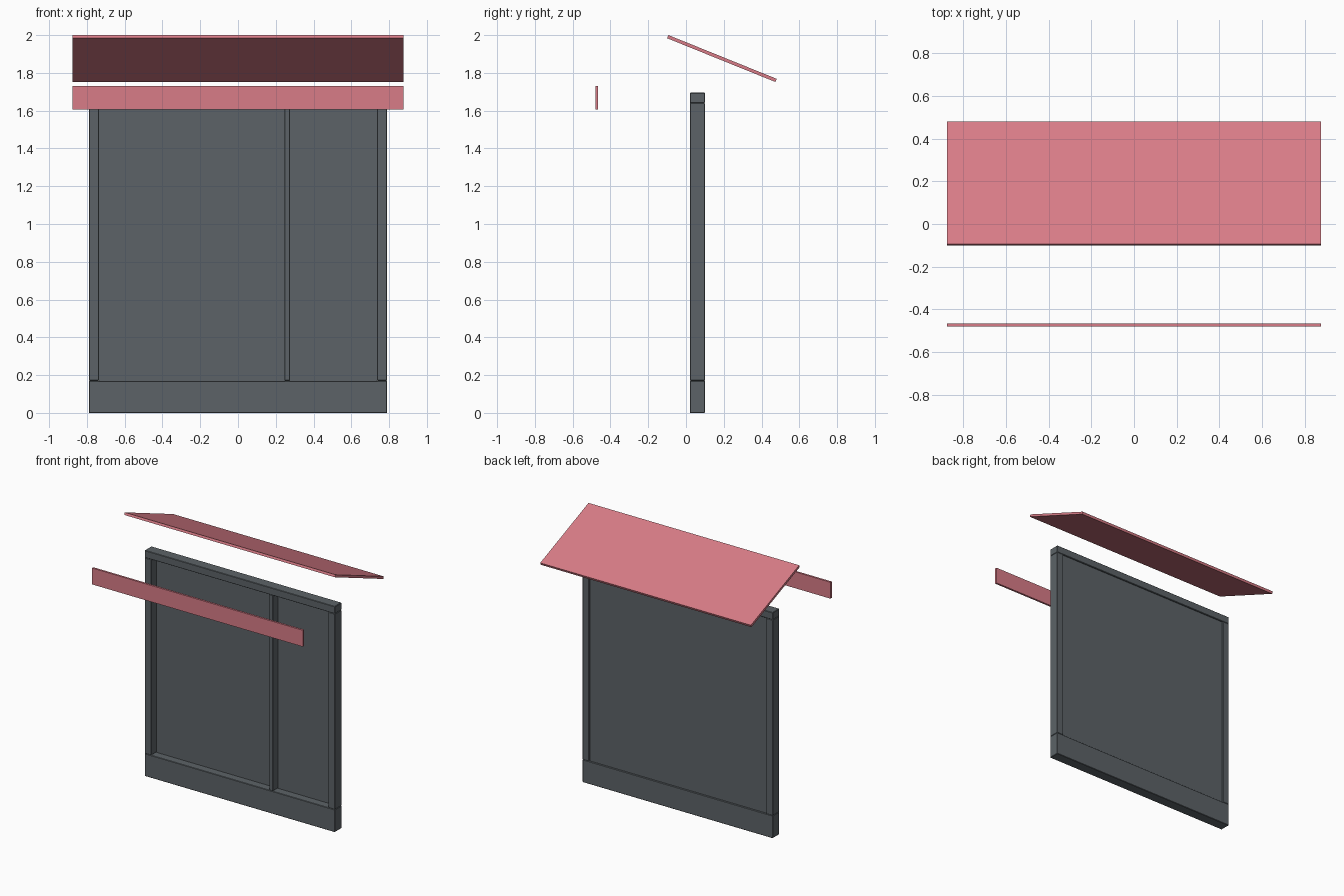
import bpy
import math

cube = bpy.data.objects.get("Cube")
if cube:
    bpy.data.objects.remove(cube, do_unlink=True)


def material(name, rgb):
    mat = bpy.data.materials.new(name)
    mat.use_nodes = True
    colour = (*rgb, 1.0)
    mat.diffuse_color = colour
    mat.node_tree.nodes["Principled BSDF"].inputs["Base Color"].default_value = colour
    return mat


grey = material("slate grey", (0.107, 0.124, 0.136))
pink = material("rose pink", (0.69, 0.202, 0.242))


def box(name, x, y, z, mat, bevel=0.0):
    """Box from its (min, max) range on each axis."""
    bpy.ops.mesh.primitive_cube_add(size=1, location=[sum(r) / 2 for r in (x, y, z)])
    obj = bpy.context.object
    obj.name = name
    obj.scale = [r[1] - r[0] for r in (x, y, z)]
    bpy.ops.object.transform_apply(location=False, rotation=False, scale=True)
    obj.data.materials.append(mat)
    if bevel:
        mod = obj.modifiers.new("eased edges", "BEVEL")
        mod.width = bevel
        mod.segments = 1
    return obj


# Wall frame: bottom board, top rail, two side stiles and an off-centre mullion
half, inner = 0.79, 0.735
depth = (0.02, 0.10)
foot, head, top = 0.17, 1.64, 1.695
ease = 0.003
box("bottom_board", (-half, half), depth, (0, foot), grey, ease)
box("top_rail", (-half, half), depth, (head, top), grey, ease)
box("left_stile", (inner, half), depth, (foot, head), grey, ease)
box("right_stile", (-half, -inner), depth, (foot, head), grey, ease)
box("mullion", (0.245, 0.275), (0.022, 0.085), (foot, head), grey, ease)

# Infill panel set toward the back of the frame
box("infill_panel", (-inner, inner), (0.08, 0.09), (foot, head), grey)

# Front fascia strip and sloping roof board
span = (-0.875, 0.875)
box("front_fascia", span, (-0.48, -0.465), (1.607, 1.73), pink)
roof = box("roof_board", span, (-0.119, 0.499), (1.867, 1.885), pink)
roof.rotation_euler.x = math.radians(-22)
